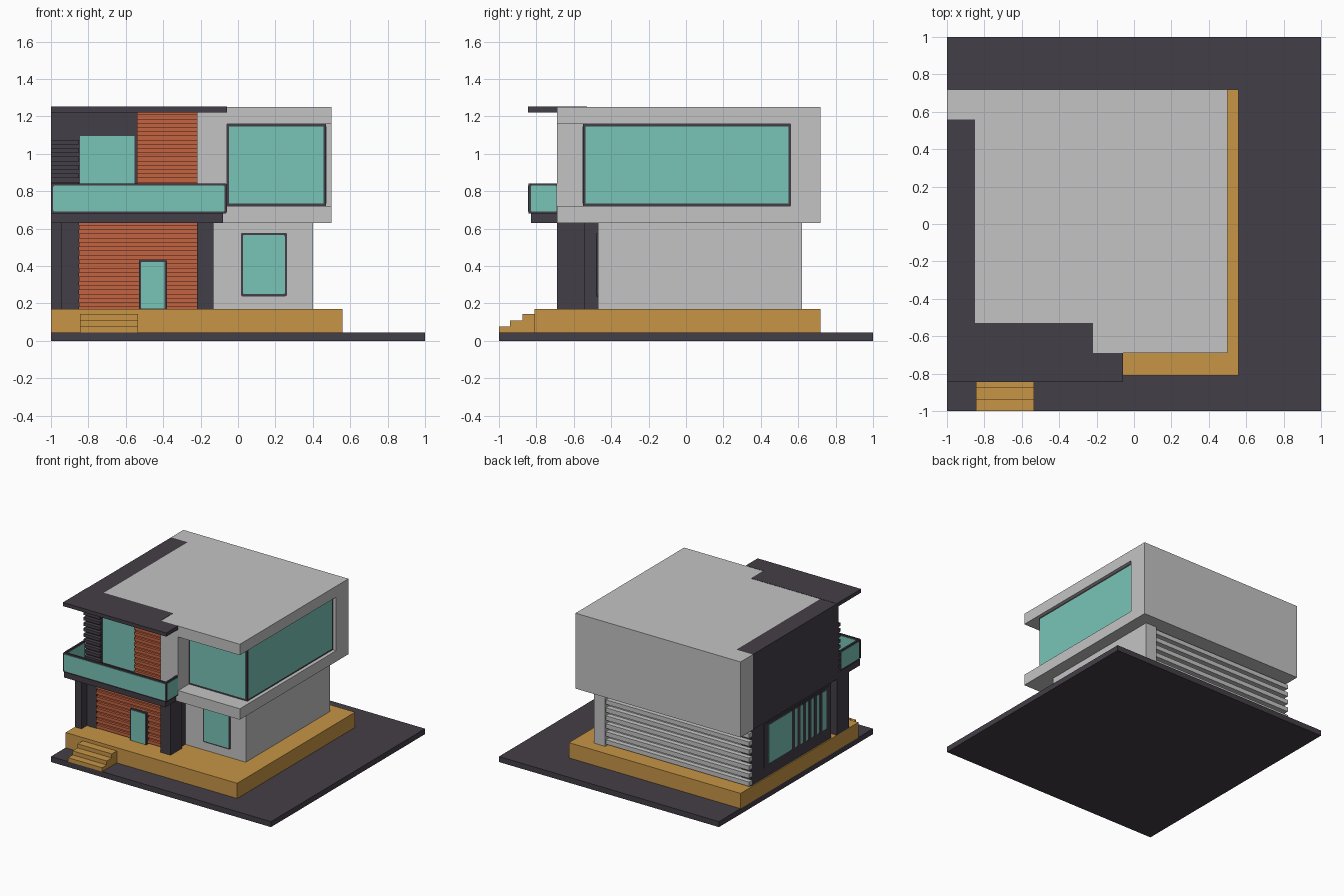
import bpy, bmesh
from mathutils import Matrix

cube = bpy.data.objects.get("Cube")
if cube:
    bpy.data.objects.remove(cube, do_unlink=True)


def material(name, rgb):
    lin = [((c / 255 + 0.055) / 1.055) ** 2.4 for c in rgb]
    m = bpy.data.materials.new(name)
    m.use_nodes = True
    m.diffuse_color = (*lin, 1)
    m.node_tree.nodes["Principled BSDF"].inputs["Base Color"].default_value = (*lin, 1)
    return m


GREY = material("light grey plaster", (196, 196, 196))
DARK = material("dark charcoal", (68, 62, 71))
WOOD = material("ochre deck", (199, 149, 70))
BRICK = material("terracotta cladding", (194, 99, 64))
GLASS = material("teal glass", (120, 196, 182))


def boxes(name, mat, *bounds, round_axis=None, radius=0.01):
    """One object of boxes, each (x0, x1, y0, y1, z0, z1); optionally rounded along one axis."""
    bm = bmesh.new()
    for x0, x1, y0, y1, z0, z1 in bounds:
        m = Matrix.Translation(((x0 + x1) / 2, (y0 + y1) / 2, (z0 + z1) / 2))
        m = m @ Matrix.Diagonal((x1 - x0, y1 - y0, z1 - z0, 1))
        bmesh.ops.create_cube(bm, size=1, matrix=m)
    if round_axis is not None:
        edges = []
        for e in bm.edges:
            d = (e.verts[0].co - e.verts[1].co).normalized()
            if abs(d[round_axis]) > 0.9:
                edges.append(e)
        bmesh.ops.bevel(bm, geom=edges, offset=radius, segments=3, profile=0.5, affect='EDGES')
    mesh = bpy.data.meshes.new(name)
    bm.to_mesh(mesh)
    bm.free()
    mesh.materials.append(mat)
    ob = bpy.data.objects.new(name, mesh)
    bpy.context.collection.objects.link(ob)
    return ob


def pane(name, axis, b, border=0.012, proud=0.003):
    """Dark rounded plate with a slightly thicker glass plate inset within its border."""
    g = list(b)
    for a in range(3):
        s = -proud if a == axis else border
        g[2 * a] += s
        g[2 * a + 1] -= s
    boxes(name + "_frame", DARK, b, round_axis=axis)
    boxes(name + "_glass", GLASS, g, round_axis=axis, radius=0.007)


def slats(name, mat, x0, x1, y0, y1, z0, z1, pitch, height):
    """Evenly stacked horizontal cladding bars."""
    n = int((z1 - z0) / pitch + 0.01)
    boxes(name, mat, *[(x0, x1, y0, y1, z0 + i * pitch + (pitch - height) / 2,
                        z0 + i * pitch + (pitch + height) / 2) for i in range(n)])


# Ground, deck and steps
boxes("ground_slab", DARK, (-1, 1, -1, 1, 0, 0.045))
boxes("deck", WOOD, (-1, 0.56, -0.81, 0.72, 0.045, 0.17))
boxes("front_steps", WOOD,
      (-0.845, -0.535, -1.0, -0.94, 0.045, 0.077),
      (-0.845, -0.535, -0.94, -0.875, 0.045, 0.11),
      (-0.845, -0.535, -0.875, -0.81, 0.045, 0.143))

# Lower storey
boxes("lower_body", GREY, (-0.9, 0.40, -0.47, 0.57, 0.17, 0.63),
      (0.30, 0.40, 0.57, 0.62, 0.17, 0.63))
slats("rear_slats", GREY, -1, 0.30, 0.565, 0.61, 0.17, 0.63, 0.0657, 0.036)
boxes("lower_left_wall", DARK, (-0.99, -0.9, -0.47, 0.57, 0.17, 0.63))
boxes("porch_side_walls", DARK, (-0.94, -0.85, -0.62, -0.47, 0.17, 0.63),
      (-0.22, -0.15, -0.54, -0.47, 0.17, 0.63))
boxes("porch_columns", DARK, (-1, -0.94, -0.69, -0.53, 0.17, 0.63),
      (-0.22, -0.13, -0.69, -0.54, 0.17, 0.63))
boxes("lower_cladding_wall", BRICK, (-0.85, -0.22, -0.61, -0.47, 0.17, 0.63))
slats("lower_cladding", BRICK, -0.85, -0.22, -0.63, -0.605, 0.17, 0.63, 0.046, 0.026)
pane("front_door", 1, (-0.53, -0.38, -0.645, -0.60, 0.16, 0.435))
pane("lower_front_window", 1, (0.015, 0.262, -0.478, -0.46, 0.238, 0.578))

# Left side window with vertical fins
boxes("left_window_frame", DARK, (-0.995, -0.98, -0.43, 0.40, 0.25, 0.61))
boxes("left_window_glass", GLASS, (-0.998, -0.985, -0.40, 0.35, 0.275, 0.59))
boxes("left_window_fins", DARK,
      *[(-1.0, -0.985, y, y + 0.035, 0.27, 0.60)
        for y in [0.015 - 0.072 * i for i in range(6)]])

# Upper storey: floor and roof slabs around a set-back corner window
boxes("upper_slabs", GREY, *[(-0.22, 0.50, -0.69, 0.56, a, b)
                             for a, b in ((0.63, 0.72), (1.16, 1.25))])
boxes("upper_core", GREY, (-0.85, -0.22, -0.53, 0.56, 0.63, 1.25),
      (-0.22, 0.455, -0.535, 0.56, 0.72, 1.16))
boxes("upper_rear_wall", GREY, (-1, 0.50, 0.56, 0.72, 0.63, 1.25))
boxes("upper_front_pier", GREY, (-0.22, -0.06, -0.69, -0.535, 0.72, 1.16))
boxes("upper_left_wall", DARK, (-1, -0.85, -0.55, 0.56, 0.63, 1.25))

# Corner window: frame plates with glass over them
boxes("corner_window_frame", DARK, (-0.06, 0.47, -0.55, -0.535, 0.72, 1.16),
      (0.455, 0.47, -0.535, 0.56, 0.72, 1.16))
boxes("corner_window_glass", GLASS, (-0.047, 0.457, -0.553, -0.54, 0.735, 1.147),
      (0.46, 0.473, -0.537, 0.547, 0.735, 1.147))

# Balcony front wall
boxes("upper_lintel", DARK, (-0.85, -0.54, -0.55, -0.53, 1.10, 1.22))
boxes("balcony_door_frame", DARK, (-0.85, -0.54, -0.545, -0.53, 0.68, 1.10))
boxes("balcony_door_glass", GLASS, (-0.845, -0.553, -0.55, -0.535, 0.69, 1.095))
boxes("upper_cladding_wall", BRICK, (-0.54, -0.22, -0.56, -0.53, 0.68, 1.22))
slats("upper_cladding", BRICK, -0.54, -0.22, -0.58, -0.555, 0.68, 1.22, 0.045, 0.025)
slats("upper_dark_slats", DARK, -1, -0.85, -0.58, -0.545, 0.68, 1.10, 0.045, 0.025)

# Flat canopy over the balcony
boxes("canopy", DARK, (-1, -0.22, -0.845, -0.53, 1.222, 1.252),
      (-0.22, -0.06, -0.845, -0.69, 1.222, 1.252))

# Balcony floor and railing
boxes("balcony_floor", DARK, (-1, -0.22, -0.83, -0.53, 0.63, 0.68),
      (-0.22, -0.08, -0.83, -0.69, 0.63, 0.68))
pane("front_railing", 1, (-1, -0.06, -0.842, -0.828, 0.68, 0.842))
pane("left_railing", 0, (-0.997, -0.983, -0.828, -0.58, 0.68, 0.842))
pane("right_railing", 0, (-0.077, -0.063, -0.842, -0.68, 0.68, 0.842))
